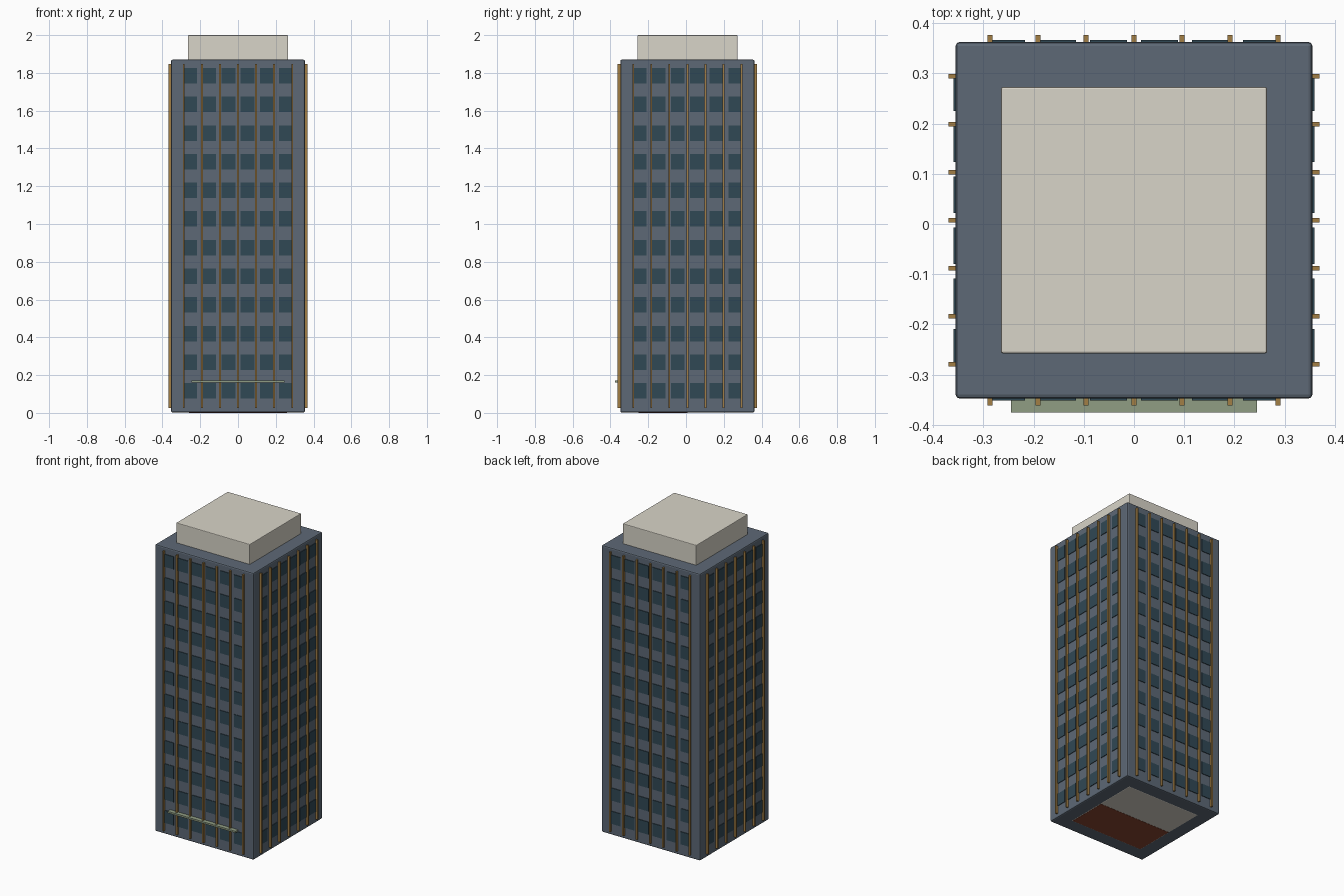
import bpy, bmesh
from math import pi
from mathutils import Matrix, Vector

if "Cube" in bpy.data.objects:
    bpy.data.objects.remove(bpy.data.objects["Cube"])

CY = 0.0075            # tower centre in y (canopy sticks out at the front)
HALF = 0.355           # half width of the tower


def material(name, rgb):
    m = bpy.data.materials.new(name)
    m.diffuse_color = (*rgb, 1)
    m.use_nodes = True
    m.node_tree.nodes["Principled BSDF"].inputs["Base Color"].default_value = m.diffuse_color
    return m


def add_box(bm, lo, hi, xform=Matrix()):
    lo, hi = Vector(lo), Vector(hi)
    size = hi - lo
    mat = xform @ Matrix.Translation((lo + hi) / 2) @ Matrix.Diagonal((*size, 1))
    bmesh.ops.create_cube(bm, size=1, matrix=mat)


def finish(bm, name, mat, bevel=0):
    me = bpy.data.meshes.new(name)
    bm.to_mesh(me)
    bm.free()
    me.materials.append(mat)
    ob = bpy.data.objects.new(name, me)
    bpy.context.collection.objects.link(ob)
    if bevel:
        mod = ob.modifiers.new("soft_edges", 'BEVEL')
        mod.width = bevel
        mod.segments = 2
    return ob


def box(name, lo, hi, mat, bevel=0):
    bm = bmesh.new()
    add_box(bm, lo, hi)
    return finish(bm, name, mat, bevel)


slate = material("slate", (0.11, 0.14, 0.18))
glass = material("glass", (0.03, 0.065, 0.09))
bronze = material("bronze", (0.36, 0.21, 0.06))
stone = material("stone", (0.69, 0.66, 0.58))
green = material("green", (0.28, 0.34, 0.23))
brick = material("brick", (0.25, 0.06, 0.03))

# Main tower block
box("tower_body", (-HALF, CY - HALF, 0.002), (HALF, CY + HALF, 1.87), slate, 0.008)
# Central core, rising above the roof as the penthouse
box("core_penthouse", (-0.265, CY - 0.265, 0.001), (0.265, CY + 0.265, 2.0), stone, 0.004)
# Lobby inside the base, seen only from below
box("lobby", (-0.26, CY - 0.26, 0), (0.26, CY, 0.16), brick)
# Entrance canopy
box("entrance_canopy", (-0.245, -0.3755, 0.16), (0.245, -0.26, 0.171), green)

# Windows and vertical fins, repeated on the four faces
windows, fins = bmesh.new(), bmesh.new()
for face in range(4):
    turn = Matrix.Translation((0, CY, 0)) @ Matrix.Rotation(face * pi / 2, 4, 'Z')
    for col in range(6):
        x = (col - 2.5) * 0.1014
        for row in range(12):
            z = 0.117 + row * 0.1516
            add_box(windows, (x - 0.0365, -HALF - 0.004, z - 0.041),
                    (x + 0.0365, -HALF + 0.004, z + 0.041), turn)
    for i in range(7):
        x = (i - 3) * 0.0956
        add_box(fins, (x - 0.0047, -HALF - 0.014, 0.025),
                (x + 0.0047, -HALF + 0.002, 1.847), turn)
finish(windows, "windows", glass)
finish(fins, "facade_fins", bronze)
